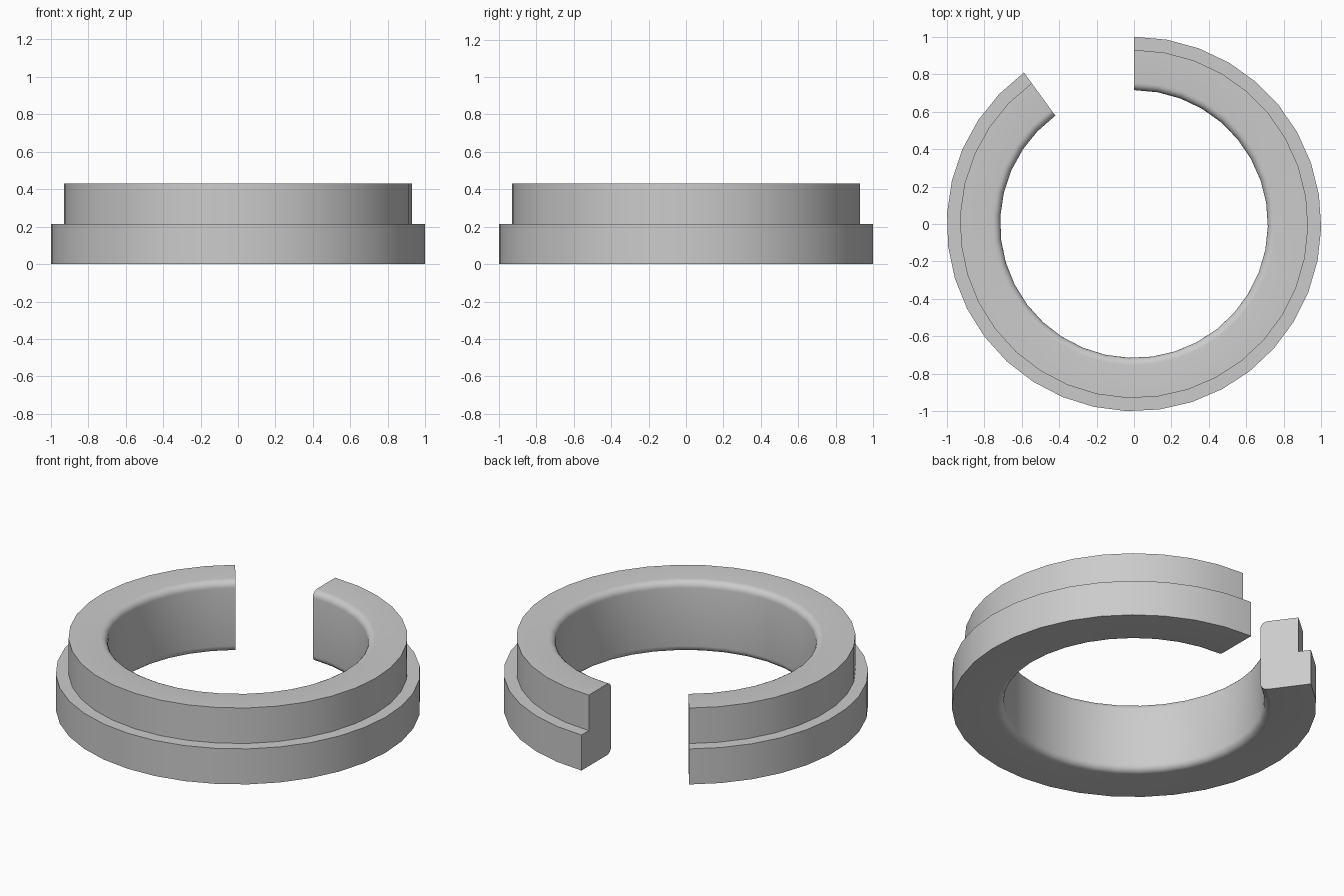
import bpy, bmesh, math
from mathutils import Matrix, Vector

if "Cube" in bpy.data.objects:
    bpy.data.objects.remove(bpy.data.objects["Cube"])

R_FLANGE, R_COLLAR, R_BORE = 1.0, 0.93, 0.715
H_STEP, H_TOP, FILLET = 0.215, 0.43, 0.04
START, SWEEP, STEPS = math.radians(90), math.radians(-324), 32


def fillet(cx, cz, a0, a1, n=5):
    """Points of a rounded profile corner, angles in degrees."""
    angles = [math.radians(a0 + (a1 - a0) * i / n) for i in range(n + 1)]
    return [(cx + FILLET * math.cos(a), cz + FILLET * math.sin(a)) for a in angles]


# Stepped cross-section with a rounded bore
profile = [(R_FLANGE, 0), (R_FLANGE, H_STEP), (R_COLLAR, H_STEP), (R_COLLAR, H_TOP)]
profile += fillet(R_BORE + FILLET, H_TOP - FILLET, 90, 180)
profile += fillet(R_BORE + FILLET, FILLET, 180, 270)

# Sweep the section around z, leaving a gap at the back
bm = bmesh.new()
rings = []
for i in range(STEPS + 1):
    turn = Matrix.Rotation(START + SWEEP * i / STEPS, 3, 'Z')
    rings.append([bm.verts.new(turn @ Vector((r, 0, z))) for r, z in profile])
n = len(profile)
for a, b in zip(rings, rings[1:]):
    for j in range(n):
        k = (j + 1) % n
        bm.faces.new((a[j], a[k], b[k], b[j]))
# End caps
bm.faces.new(rings[0])
bm.faces.new(rings[-1])
bmesh.ops.recalc_face_normals(bm, faces=bm.faces)

mesh = bpy.data.meshes.new("split_ring")
bm.to_mesh(mesh)
bm.free()
ring = bpy.data.objects.new("split_ring", mesh)
bpy.context.collection.objects.link(ring)

# Plain grey
grey = bpy.data.materials.new("grey")
grey.diffuse_color = (0.6, 0.6, 0.6, 1)
grey.use_nodes = True
grey.node_tree.nodes["Principled BSDF"].inputs["Base Color"].default_value = grey.diffuse_color
mesh.materials.append(grey)

# Smooth the curved walls, keep the step and cut edges sharp
bpy.context.view_layer.objects.active = ring
ring.select_set(True)
bpy.ops.object.shade_smooth_by_angle(angle=math.radians(30))
